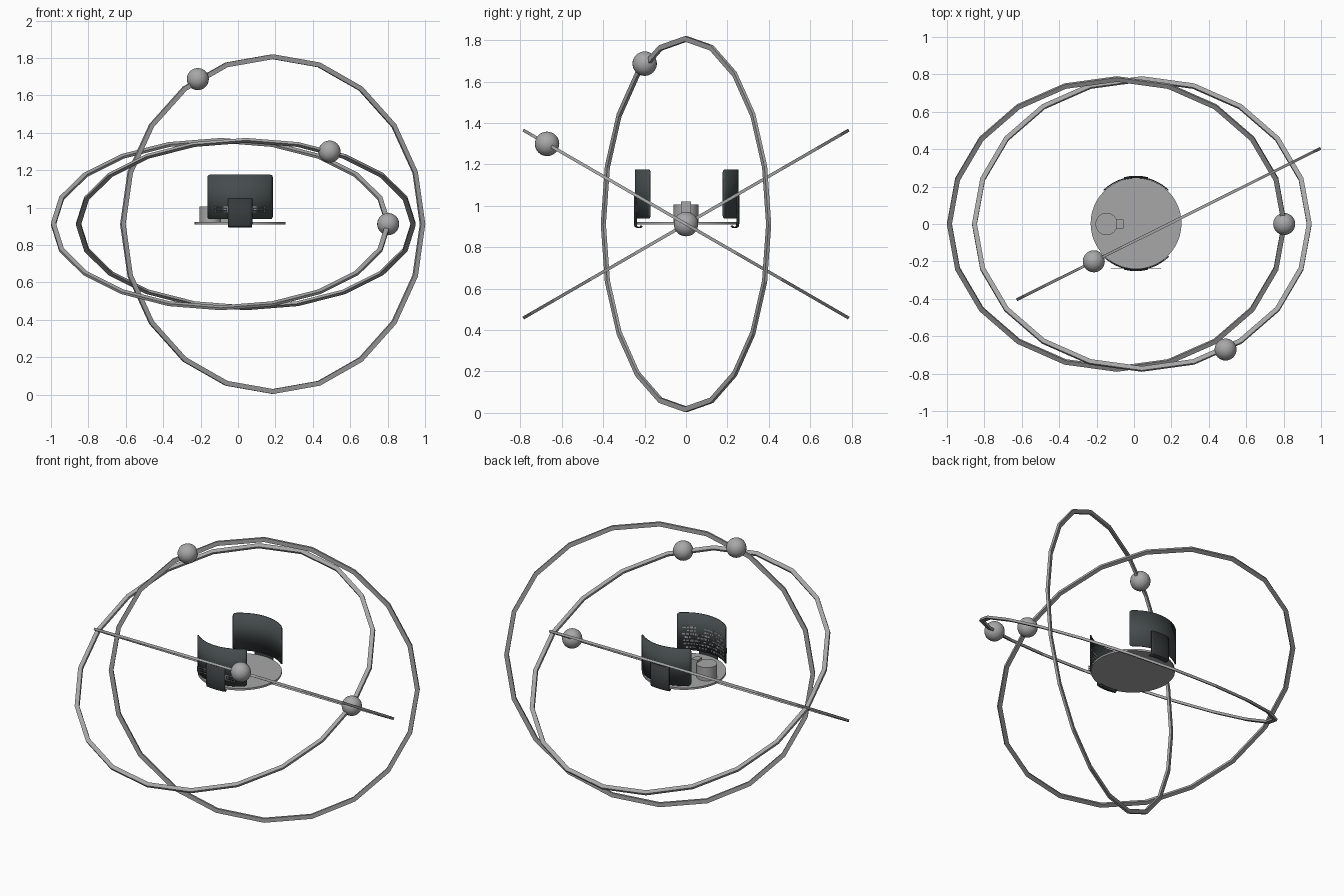
import bpy, bmesh, math, random
from math import radians, sin, cos, pi
from mathutils import Matrix, Vector

random.seed(4)
if "Cube" in bpy.data.objects:
    bpy.data.objects.remove(bpy.data.objects["Cube"], do_unlink=True)


def material(name, rgb):
    m = bpy.data.materials.new(name)
    m.use_nodes = True
    m.diffuse_color = (*rgb, 1)
    m.node_tree.nodes["Principled BSDF"].inputs["Base Color"].default_value = (*rgb, 1)
    return m


GREY = material("mid grey", (0.39, 0.39, 0.39))
SLATE = material("dark slate", (0.06, 0.072, 0.074))
BLACK = material("bracket charcoal", (0.035, 0.041, 0.043))
HUB = Vector((0.011, 0.003, 0))   # axis of the platform
MID_Z = 0.912                     # height of the platform and ring centres


def finish(name, bm, mat, smooth=False, matrix=None):
    bmesh.ops.recalc_face_normals(bm, faces=bm.faces)
    mesh = bpy.data.meshes.new(name)
    bm.to_mesh(mesh)
    bm.free()
    mesh.materials.append(mat)
    ob = bpy.data.objects.new(name, mesh)
    bpy.context.collection.objects.link(ob)
    if matrix:
        ob.matrix_world = matrix
    if smooth:
        bpy.ops.object.select_all(action="DESELECT")
        ob.select_set(True)
        bpy.context.view_layer.objects.active = ob
        bpy.ops.object.shade_smooth_by_angle(angle=radians(35))
    return ob


def box(bm, centre, size, turn=0.0):
    m = Matrix.Translation(centre) @ Matrix.Rotation(turn, 4, "Z") @ Matrix.Diagonal((*size, 1))
    bmesh.ops.create_cube(bm, size=1, matrix=m)


def cylinder(name, centre, radius, height, sides):
    bm = bmesh.new()
    bmesh.ops.create_cone(bm, cap_ends=True, segments=sides, radius1=radius, radius2=radius,
                          depth=height, matrix=Matrix.Translation(centre))
    return finish(name, bm, GREY, True)


# Flat twenty-sided orbit rings, each carrying one ball
def ring(name, x, tilt, turn, ball_angle, outer=0.908, width=0.026, thick=0.015, sides=20):
    place = (Matrix.Translation((x, 0, MID_Z)) @ Matrix.Rotation(radians(turn), 4, "Z")
             @ Matrix.Rotation(radians(tilt), 4, "X"))
    bm = bmesh.new()
    loops = []
    for i in range(sides):
        a = 2 * pi * i / sides
        loops.append([bm.verts.new((r * cos(a), r * sin(a), z)) for r, z in
                      ((outer, -thick / 2), (outer, thick / 2),
                       (outer - width, thick / 2), (outer - width, -thick / 2))])
    for i in range(sides):
        p, q = loops[i], loops[(i + 1) % sides]
        for k in range(4):
            n = (k + 1) % 4
            bm.faces.new((p[k], q[k], q[n], p[n]))
    finish(name + "_ring", bm, GREY, matrix=place)

    r, a = outer - width / 2, radians(ball_angle)
    bm = bmesh.new()
    bmesh.ops.create_uvsphere(bm, u_segments=24, v_segments=16, radius=0.059)
    finish(name + "_ball", bm, GREY, True,
           Matrix.Translation(place @ Vector((r * cos(a), r * sin(a), 0))))


ring("upright", 0.1855, 90, 26.5, 120)
ring("back_raised", -0.092, 30, 0, 0)
ring("front_raised", 0.042, -30, 0, -60)

# Round platform
cylinder("platform", HUB + Vector((0, 0, MID_Z + 0.004)), 0.243, 0.012, 48)

# Seat drum with its small backrest block
cylinder("drum", (-0.147, 0, 0.962), 0.06, 0.09, 16)
bm = bmesh.new()
box(bm, (-0.077, 0, 0.972), (0.04, 0.05, 0.1))
finish("drum_block", bm, GREY)


# Curved sheet about the hub with rounded corners, facing side * y
def curved_sheet(name, side, radius, half_angle, z0, z1, corner, thick, mat, columns=24):
    bm = bmesh.new()
    stops = [corner * (1 - cos(k * pi / 8)) for k in range(5)]
    length = 2 * half_angle * radius
    inner = [corner + (length - 2 * corner) * k / columns for k in range(1, columns)]
    stops = stops + inner + [length - s for s in reversed(stops)]
    rows = []
    for s in stops:
        d = max(0, corner - min(s, length - s))
        inset = corner - math.sqrt(max(0, corner ** 2 - d ** 2))
        a = s / radius - half_angle
        x, y = radius * sin(a), side * radius * cos(a)
        rows.append([bm.verts.new(HUB + Vector((x, y, z))) for z in (z0 + inset, z1 - inset)])
    for p, q in zip(rows, rows[1:]):
        bm.faces.new((p[0], q[0], q[1], p[1]))
    ob = finish(name, bm, mat, True)
    mod = ob.modifiers.new("thickness", "SOLIDIFY")
    mod.thickness = thick
    mod.offset = 0
    return ob


# Bracket strip that runs down the panel and hooks under the platform rim
def bracket(name, side):
    path = [(0.252, 1.05), (0.252, 0.915), (0.249, 0.901), (0.240, 0.896),
            (0.228, 0.896), (0.221, 0.903)]
    bm = bmesh.new()
    steps, half = 8, 0.26
    grid = []
    for i in range(steps + 1):
        a = -half + 2 * half * i / steps
        grid.append([bm.verts.new(HUB + Vector((r * sin(a), side * r * cos(a), z)))
                     for r, z in path])
    for p, q in zip(grid, grid[1:]):
        for k in range(len(path) - 1):
            bm.faces.new((p[k], q[k], q[k + 1], p[k + 1]))
    ob = finish(name, bm, BLACK, True)
    mod = ob.modifiers.new("thickness", "SOLIDIFY")
    mod.thickness = 0.006
    mod.offset = 0


for label, side in (("front", -1), ("back", 1)):
    curved_sheet(label + "_panel", side, 0.247, radians(44.5), 0.938, 1.176, 0.016, 0.006, SLATE)
    bracket(label + "_bracket", side)

# Rows of small keys on the inside of the front panel
bm = bmesh.new()
for row in range(7):
    z = 0.958 + row * 0.021
    a = -0.62
    while a < 0.6:
        w = random.choice((0.008, 0.012, 0.018))
        mid = a + w / 0.48
        if random.random() < 0.85:
            pos = HUB + Vector((0.2425 * sin(mid), -0.2425 * cos(mid), z))
            box(bm, pos, (w, 0.003, random.choice((0.007, 0.011))), mid)
        a += (w + 0.006) / 0.24
finish("panel_keys", bm, GREY)

# Two small flat label plates on the outside of the front panel
bm = bmesh.new()
for s in (-1, 1):
    for z, w in ((1.004, 0.07), (0.990, 0.05), (0.976, 0.07)):
        box(bm, (HUB.x + s * 0.099, -0.237, z), (w, 0.003, 0.006))
    for dx in (-0.032, 0.032):
        box(bm, (HUB.x + s * 0.099 + dx, -0.237, 0.99), (0.006, 0.003, 0.03))
finish("label_plates", bm, GREY)
